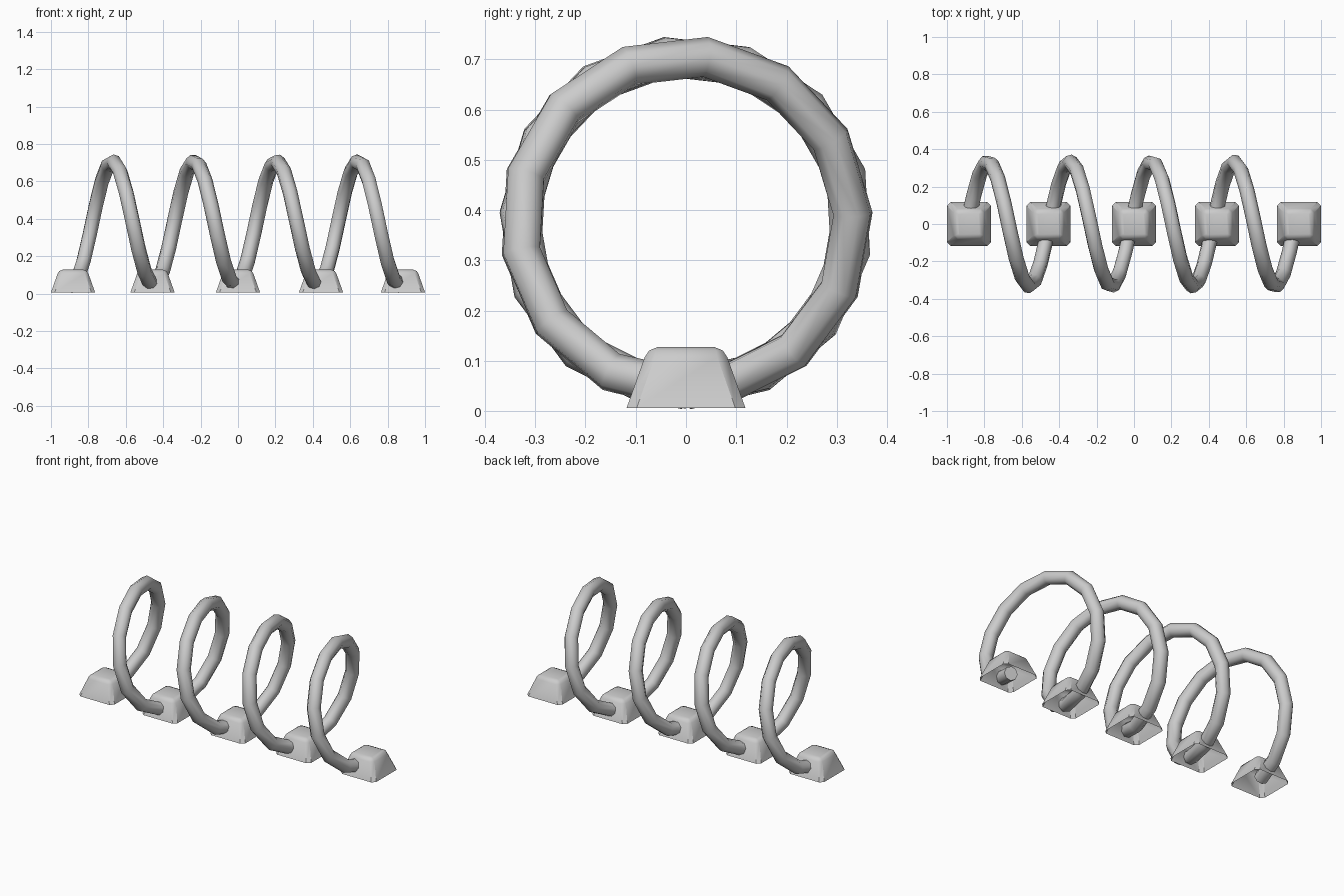
import bpy
import bmesh
from math import sin, cos, tau, radians

if "Cube" in bpy.data.objects:
    bpy.data.objects.remove(bpy.data.objects["Cube"], do_unlink=True)

grey = bpy.data.materials.new("light_grey")
grey.use_nodes = True
colour = (0.6, 0.6, 0.6, 1)
grey.diffuse_color = colour
grey.node_tree.nodes["Principled BSDF"].inputs["Base Color"].default_value = colour


def link(name, data):
    obj = bpy.data.objects.new(name, data)
    data.materials.append(grey)
    bpy.context.collection.objects.link(obj)
    return obj


# Coil: a helix along x, starting and ending at the bottom
TURNS, STEPS, RADIUS, TUBE = 4, 54, 0.332, 0.04
START, END, AXIS_Z = -0.89, 0.863, 0.375

curve = bpy.data.curves.new("coil", "CURVE")
curve.dimensions = "3D"
curve.bevel_depth = TUBE
curve.bevel_resolution = 2
curve.use_fill_caps = True
spline = curve.splines.new("POLY")
spline.points.add(STEPS)
for i, point in enumerate(spline.points):
    t = i / STEPS
    a = tau * TURNS * t
    point.co = (START + (END - START) * t, RADIUS * sin(a), AXIS_Z - RADIUS * cos(a), 1)
spline.use_smooth = True
link("coil", curve)


# Feet: hollow tapered blocks with softened edges, open underneath
def foot_mesh():
    bm = bmesh.new()
    rings = []
    # half width, corner cut, height
    for half, cut, z in ((0.118, 0.02, 0.007), (0.082, 0.02, 0.108),
                         (0.073, 0.013, 0.121), (0.056, 0.004, 0.128)):
        ring = []
        inner = half - cut
        for sx, sy in ((1, 1), (-1, 1), (-1, -1), (1, -1)):
            pair = [(sx * half, sy * inner, z), (sx * inner, sy * half, z)]
            if sx * sy < 0:
                pair.reverse()
            ring += [bm.verts.new(co) for co in pair]
        rings.append(ring)
    for low, high in zip(rings, rings[1:]):
        for i in range(len(low)):
            j = (i + 1) % len(low)
            bm.faces.new((low[i], low[j], high[j], high[i]))
    bm.faces.new(rings[-1])
    mesh = bpy.data.meshes.new("foot")
    bm.to_mesh(mesh)
    bm.free()
    return mesh


for i, x in enumerate((-0.882, -0.457, 0, 0.444, 0.882)):
    foot = link(f"foot_{i + 1}", foot_mesh())
    foot.location.x = x
    bpy.ops.object.select_all(action="DESELECT")
    foot.select_set(True)
    bpy.context.view_layer.objects.active = foot
    bpy.ops.object.shade_smooth_by_angle(angle=radians(40))
